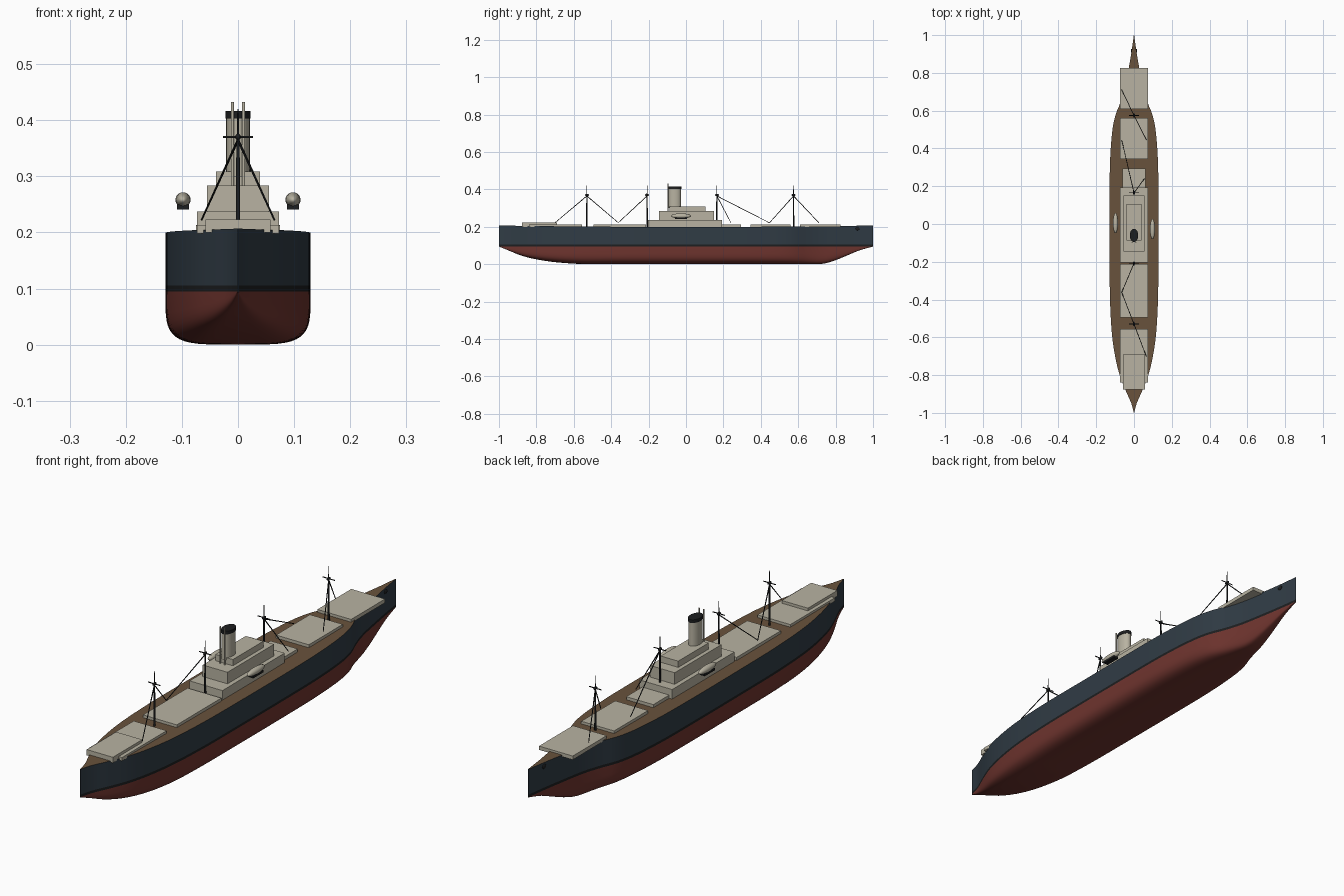
import bpy, bmesh, math
from mathutils import Vector

if "Cube" in bpy.data.objects:
    bpy.data.objects.remove(bpy.data.objects["Cube"])


def mat(name, r, g, b):
    m = bpy.data.materials.new(name)
    m.diffuse_color = (r, g, b, 1)
    m.use_nodes = True
    m.node_tree.nodes["Principled BSDF"].inputs["Base Color"].default_value = m.diffuse_color
    return m


NAVY = mat("navy", 0.03, 0.045, 0.06)
RED = mat("red", 0.16, 0.035, 0.028)
BLACK = mat("black", 0.012, 0.013, 0.014)
WOOD = mat("wood", 0.14, 0.085, 0.045)
CREAM = mat("cream", 0.48, 0.45, 0.36)


def curve_at(pts, y):
    """Smooth interpolation through (y, value) points."""
    def slope(i):
        a, b = pts[max(i - 1, 0)], pts[min(i + 1, len(pts) - 1)]
        return (b[1] - a[1]) / (b[0] - a[0])
    for i in range(len(pts) - 1):
        (y0, v0), (y1, v1) = pts[i], pts[i + 1]
        if y <= y1:
            h = y1 - y0
            t = (y - y0) / h
            return ((2*t**3 - 3*t*t + 1) * v0 + (t**3 - 2*t*t + t) * h * slope(i)
                    + (3*t*t - 2*t**3) * v1 + (t**3 - t*t) * h * slope(i + 1))
    return pts[-1][1]


def finish(name, bm, mats, smooth=None):
    bmesh.ops.recalc_face_normals(bm, faces=bm.faces)
    me = bpy.data.meshes.new(name)
    bm.to_mesh(me)
    bm.free()
    ob = bpy.data.objects.new(name, me)
    bpy.context.collection.objects.link(ob)
    for m in mats:
        me.materials.append(m)
    if smooth:
        bpy.ops.object.select_all(action='DESELECT')
        ob.select_set(True)
        bpy.context.view_layer.objects.active = ob
        bpy.ops.object.shade_smooth_by_angle(angle=math.radians(smooth))
    return ob


def box(name, hx, y0, y1, z0, z1, m=CREAM, x=0):
    bm = bmesh.new()
    bmesh.ops.create_cube(bm, size=1)
    for v in bm.verts:
        v.co = (x + v.co.x * 2 * hx, (y0 + y1) / 2 + v.co.y * (y1 - y0), (z0 + z1) / 2 + v.co.z * (z1 - z0))
    return finish(name, bm, [m])


def rod(name, a, b, r0, r1=None, m=BLACK, seg=10, sy=1):
    a, b = Vector(a), Vector(b)
    bm = bmesh.new()
    bmesh.ops.create_cone(bm, cap_ends=True, segments=seg, radius1=r0, radius2=r1 or r0, depth=(b - a).length)
    q = Vector((0, 0, 1)).rotation_difference(b - a)
    for v in bm.verts:
        v.co.y *= sy
        v.co = q @ v.co + (a + b) / 2
    return finish(name, bm, [m], 40)


def ball(name, c, s, m):
    bm = bmesh.new()
    bmesh.ops.create_uvsphere(bm, u_segments=20, v_segments=12, radius=1)
    for v in bm.verts:
        v.co = Vector(c) + Vector((v.co.x * s[0], v.co.y * s[1], v.co.z * s[2]))
    return finish(name, bm, [m], 60)


# Hull: lofted sections, plan width and keel line as profiles
width = [(-1, 0.001), (-0.95, 0.014), (-0.88, 0.045), (-0.8, 0.076), (-0.7, 0.1), (-0.58, 0.117), (-0.4, 0.127),
         (-0.2, 0.129), (0.2, 0.129), (0.35, 0.126), (0.5, 0.114), (0.58, 0.097), (0.64, 0.073), (0.72, 0.048),
         (0.83, 0.027), (0.92, 0.012), (1, 0.001)]
keel = [(-1, 0.094), (-0.95, 0.074), (-0.88, 0.046), (-0.8, 0.026), (-0.7, 0.011), (-0.58, 0.002), (-0.5, 0),
        (0.65, 0), (0.73, 0.002), (0.79, 0.018), (0.86, 0.046), (0.93, 0.075), (1, 0.094)]
N, ARC = 80, 12
bm = bmesh.new()
rings = []
for i in range(N + 1):
    y = -1 + 2 * i / N
    w, k = curve_at(width, y), max(0, curve_at(keel, y))
    half = []
    for j in range(ARC + 1):
        a = math.pi / 2 * j / ARC
        half.append((w * math.sin(a) ** 0.45, 0.095 - (0.095 - k) * math.cos(a) ** 0.45 if j < ARC else 0.095))
    half += [(w, 0.105), (w, 0.199 + 0.008 * y * y)]
    sec = [(-x, z) for x, z in reversed(half[1:])] + half
    rings.append([bm.verts.new((x, y, z)) for x, z in sec])
M = len(rings[0])
for a, b in zip(rings, rings[1:]):
    for j in range(M):
        f = bm.faces.new((a[j], a[(j + 1) % M], b[(j + 1) % M], b[j]))
        d = min(j, M - 2 - j)
        f.material_index = 3 if j == M - 1 else 1 if d == 0 else 2 if d == 1 else 0
for r in (rings[0], rings[-1]):
    bm.faces.new(r).material_index = 1
finish("hull", bm, [RED, NAVY, BLACK, WOOD], 40)

# Cargo hatches and deckhouses
box("fore_hatch", 0.075, 0.61, 0.825, 0.198, 0.213)
box("second_hatch", 0.073, 0.345, 0.56, 0.195, 0.212)
box("bridge_front_hatch", 0.06, 0.18, 0.293, 0.195, 0.212)
box("aft_hatch", 0.075, -0.495, -0.213, 0.195, 0.212)
box("stern_hatch", 0.073, -0.84, -0.557, 0.198, 0.212)
box("stern_house", 0.058, -0.876, -0.69, 0.2, 0.223)

# Tiered superstructure
box("lower_house", 0.073, -0.203, 0.192, 0.195, 0.2375)
box("middle_house", 0.055, -0.145, 0.15, 0.2375, 0.284)
box("upper_house", 0.039, -0.088, 0.105, 0.284, 0.309)

# Oval funnel with black cap and steam pipes
rod("funnel", (0, -0.06, 0.3), (0, -0.06, 0.405), 0.021, m=CREAM, seg=32, sy=1.55)
rod("funnel_cap", (0, -0.06, 0.403), (0, -0.06, 0.416), 0.0225, seg=32, sy=1.55)
for s in (-1, 1):
    rod("steam_pipe", (s * 0.01, -0.097, 0.28), (s * 0.01, -0.097, 0.432), 0.003, m=CREAM)

# Lifeboats on chocks, and bow anchors
for s, y in ((1, -0.027), (-1, 0.005)):
    ball("lifeboat", (s * 0.098, y, 0.258), (0.0135, 0.054, 0.0135), CREAM)
    box("lifeboat_chock", 0.011, y - 0.032, y + 0.032, 0.241, 0.25, BLACK, s * 0.098)
for s in (-1, 1):
    ball("anchor", (s * 0.0125, 0.917, 0.19), (0.004, 0.011, 0.009), BLACK)

# Masts with crosstrees and cargo booms (boom tips as x, y)
masts = {-0.53: [(-0.065, -0.362), (0.065, -0.7)], -0.208: [(-0.065, -0.362)],
         0.165: [(-0.065, 0.445), (0.055, 0.24)], 0.575: [(0.065, 0.447), (-0.065, 0.71)]}
for y, tips in masts.items():
    rod("mast", (0, y, 0.195), (0, y, 0.375), 0.0042, 0.003)
    rod("topmast", (0, y, 0.37), (0, y, 0.42), 0.002, 0.0013)
    rod("crosstree", (-0.027, y, 0.37), (0.027, y, 0.37), 0.002)
    ball("mast_head", (0, y, 0.37), (0.005, 0.011, 0.006), BLACK)
    for x, ty in tips:
        rod("cargo_boom", (0, y, 0.365), (x, ty, 0.222), 0.0022, 0.0016, seg=8)
